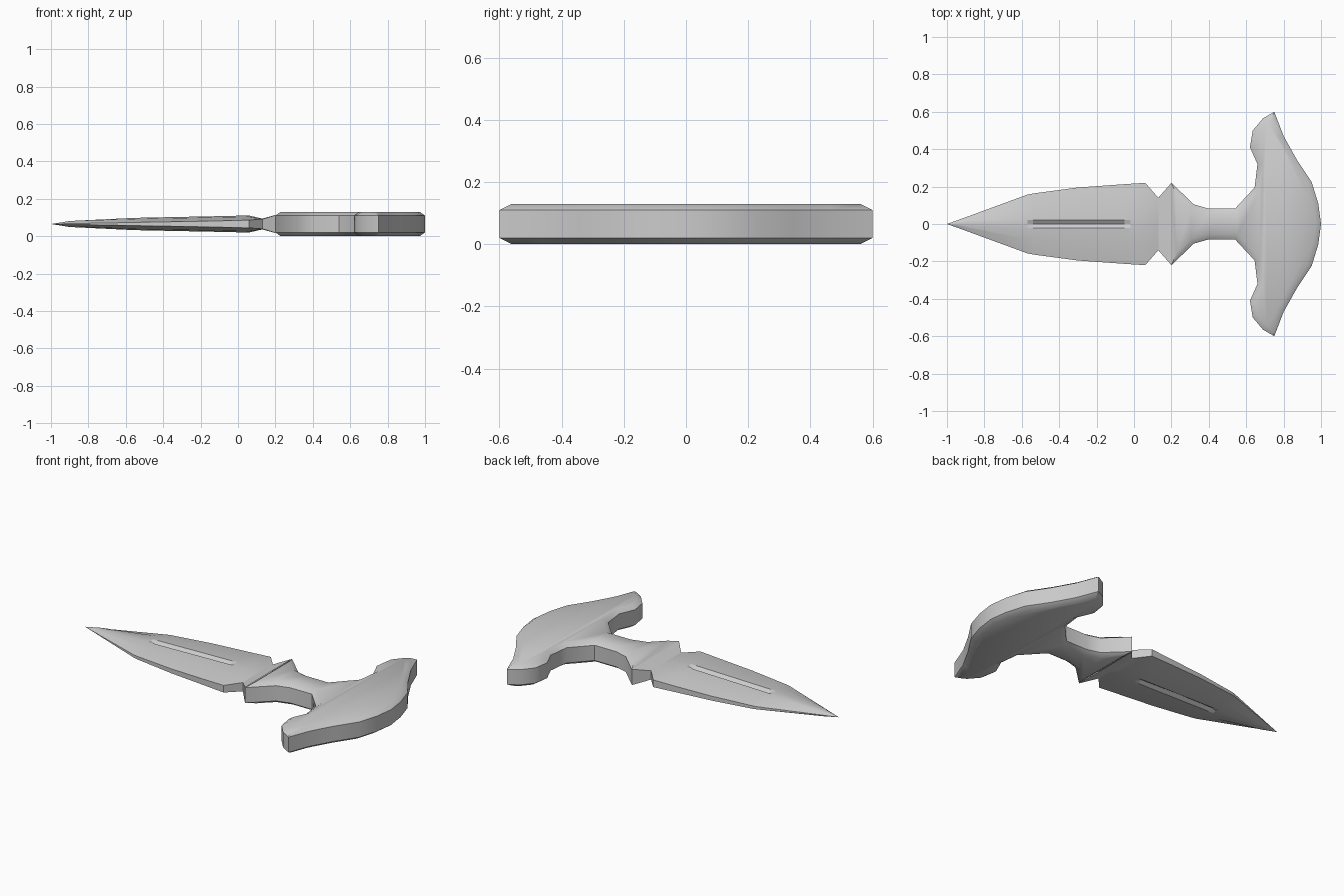
import bpy, bmesh, math

cube = bpy.data.objects.get("Cube")
if cube:
    bpy.data.objects.remove(cube, do_unlink=True)

MID = 0.065  # height of the middle plane

steel = bpy.data.materials.new("grey steel")
steel.use_nodes = True
steel.diffuse_color = (0.6, 0.6, 0.6, 1)
steel.node_tree.nodes["Principled BSDF"].inputs["Base Color"].default_value = (0.6, 0.6, 0.6, 1)


def finish(bm, name, angle):
    bmesh.ops.remove_doubles(bm, verts=bm.verts, dist=0.0005)
    bmesh.ops.recalc_face_normals(bm, faces=bm.faces)
    mesh = bpy.data.meshes.new(name)
    bm.to_mesh(mesh)
    bm.free()
    obj = bpy.data.objects.new(name, mesh)
    bpy.context.collection.objects.link(obj)
    mesh.materials.append(steel)
    bpy.ops.object.select_all(action='DESELECT')
    obj.select_set(True)
    bpy.context.view_layer.objects.active = obj
    bpy.ops.object.shade_smooth_by_angle(angle=math.radians(angle))
    return obj


# Blade: lofted sections (x, half width, edge half height, ridge half height, groove depth)
stations = [
    (-1.0, 0, 0, 0, 0),
    (-0.9, 0.036, 0.002, 0.016, 0),
    (-0.57, 0.157, 0.008, 0.032, 0),
    (-0.54, 0.163, 0.009, 0.033, 0.014),
    (-0.3, 0.195, 0.013, 0.038, 0.016),
    (-0.05, 0.213, 0.018, 0.043, 0.014),
    (-0.02, 0.215, 0.019, 0.044, 0),
    (0.06, 0.22, 0.021, 0.045, 0),
    (0.13, 0.14, 0.026, 0.029, 0),
    (0.2, 0.22, 0.047, 0.048, 0),
]


def section(bm, x, width, edge, ridge, groove):
    facet = edge + (ridge - edge) * 0.75
    lip = min(0.022, width * 0.3)
    half = [(width, edge), (width * 0.52, facet), (lip, ridge)]
    top = half + [(0, ridge - groove)] + [(-y, z) for y, z in reversed(half)]
    ring = top + [(y, -z) for y, z in reversed(top)]
    return [bm.verts.new((x, y, MID + z)) for y, z in ring]


bm = bmesh.new()
rings = [section(bm, *s) for s in stations]
for a, b in zip(rings, rings[1:]):
    n = len(a)
    for i in range(n):
        j = (i + 1) % n
        bm.faces.new((a[i], a[j], b[j], b[i]))
bmesh.ops.dissolve_degenerate(bm, dist=0.0004, edges=bm.edges)
finish(bm, "blade", 20)

# Handle: mirrored outline of guard, neck and palm grip, with chamfered rims
outline = [
    (0.2, 0.22), (0.32, 0.105), (0.40, 0.082), (0.54, 0.082), (0.645, 0.195),
    (0.66, 0.32), (0.62, 0.41), (0.635, 0.5), (0.69, 0.565), (0.75, 0.6),
    (0.80, 0.47), (0.87, 0.345), (0.95, 0.225), (0.985, 0.11),
]
loop = outline + [(1.0, 0)] + [(x, -y) for x, y in reversed(outline)]
bm = bmesh.new()
base = bm.faces.new([bm.verts.new((x, y, MID - 0.045)) for x, y in loop])
extruded = bmesh.ops.extrude_face_region(bm, geom=[base], use_keep_orig=True)["geom"]
cap = next(g for g in extruded if isinstance(g, bmesh.types.BMFace))
bmesh.ops.translate(bm, verts=cap.verts, vec=(0, 0, 0.09))
bmesh.ops.recalc_face_normals(bm, faces=bm.faces)
for face in (base, cap):
    bmesh.ops.inset_region(bm, faces=[face], thickness=0.028, depth=0.02, use_even_offset=True)
handle = finish(bm, "handle", 40)
